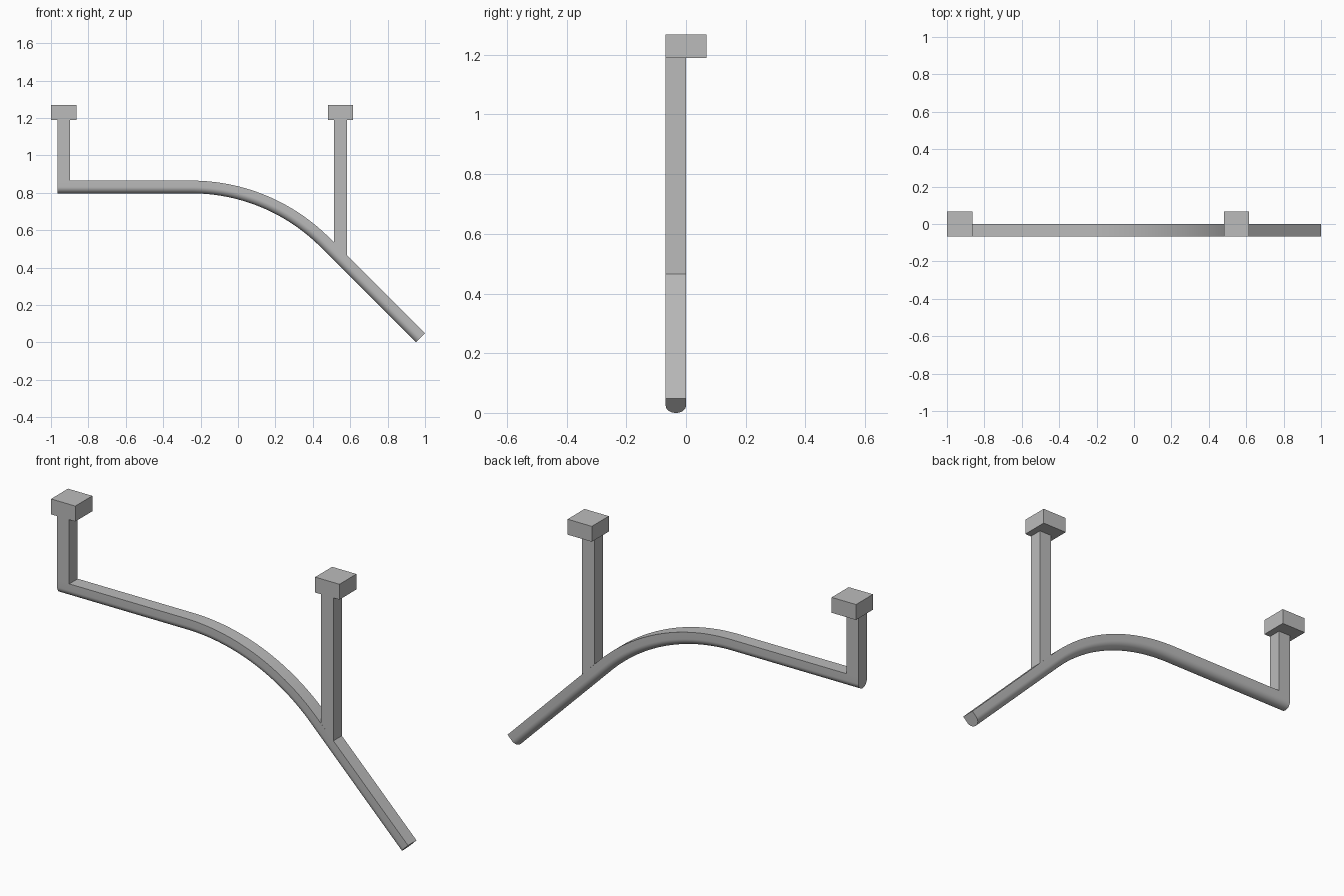
import bpy, bmesh
from math import sin, cos, pi, radians
from mathutils import Vector

cube = bpy.data.objects.get("Cube")
if cube:
    bpy.data.objects.remove(cube)

W = 0.068            # width and depth of the rail and posts
RAIL_TOP = 0.865
BEND_X, BEND_R = -0.25, 1.045
BEND = radians(45)
CAP_BOTTOM, CAP_TOP = 1.19, 1.268

grey = bpy.data.materials.new("plain grey")
grey.use_nodes = True
grey.diffuse_color = (0.5, 0.5, 0.5, 1)
grey.node_tree.nodes["Principled BSDF"].inputs["Base Color"].default_value = grey.diffuse_color


def finish(name, bm):
    bmesh.ops.recalc_face_normals(bm, faces=bm.faces[:])
    mesh = bpy.data.meshes.new(name)
    bm.to_mesh(mesh)
    bm.free()
    mesh.materials.append(grey)
    obj = bpy.data.objects.new(name, mesh)
    bpy.context.collection.objects.link(obj)
    return obj


def box(name, x, y0, y1, z0, z1, half, slope=0.0):
    """Box centred on x whose bottom falls by slope towards +x."""
    bm = bmesh.new()
    bmesh.ops.create_cube(bm, size=1)
    for v in bm.verts:
        low = v.co.z < 0
        dx = 2 * half * v.co.x
        v.co = (x + dx, y0 if v.co.y < 0 else y1, z0 - slope * dx if low else z1)
    return finish(name, bm)


# Rail: flat top and round underside, swept along a straight, a bend and a ramp
r = W / 2
section = [(-W, 0), (0, 0)]
section += [(-r + r * cos(a), r + r * sin(a)) for a in (pi * i / 20 for i in range(21))]

path = [(Vector((-0.966, 0, RAIL_TOP)), 0)]
for i in range(33):
    a = BEND * i / 32
    path.append((Vector((BEND_X + BEND_R * sin(a), 0, RAIL_TOP - BEND_R * (1 - cos(a)))), a))
path.append((Vector((1.0, 0, 0.048)), BEND))

bm = bmesh.new()
rings = []
for point, a in path:
    inward = Vector((-sin(a), 0, -cos(a)))
    rings.append([bm.verts.new(point + inward * d + Vector((0, y, 0))) for y, d in section])
n = len(section)
for first, second in zip(rings, rings[1:]):
    for i in range(n):
        j = (i + 1) % n
        bm.faces.new((first[i], first[j], second[j], second[i]))
bm.faces.new(rings[0])
bm.faces.new(rings[-1])
rail = finish("rail", bm)
bpy.ops.object.select_all(action="DESELECT")
rail.select_set(True)
bpy.context.view_layer.objects.active = rail
bpy.ops.object.shade_smooth_by_angle(angle=radians(30))

# Posts standing on the rail, each with a wider block on top
for side, x, foot, slope in (("right", -0.932, RAIL_TOP, 0), ("left", 0.548, 0.5, 1)):
    box(side + "_post", x, -W, 0, foot, CAP_BOTTOM, W / 2, slope)
    box(side + "_mounting_block", x, -W, W, CAP_BOTTOM, CAP_TOP, W)
